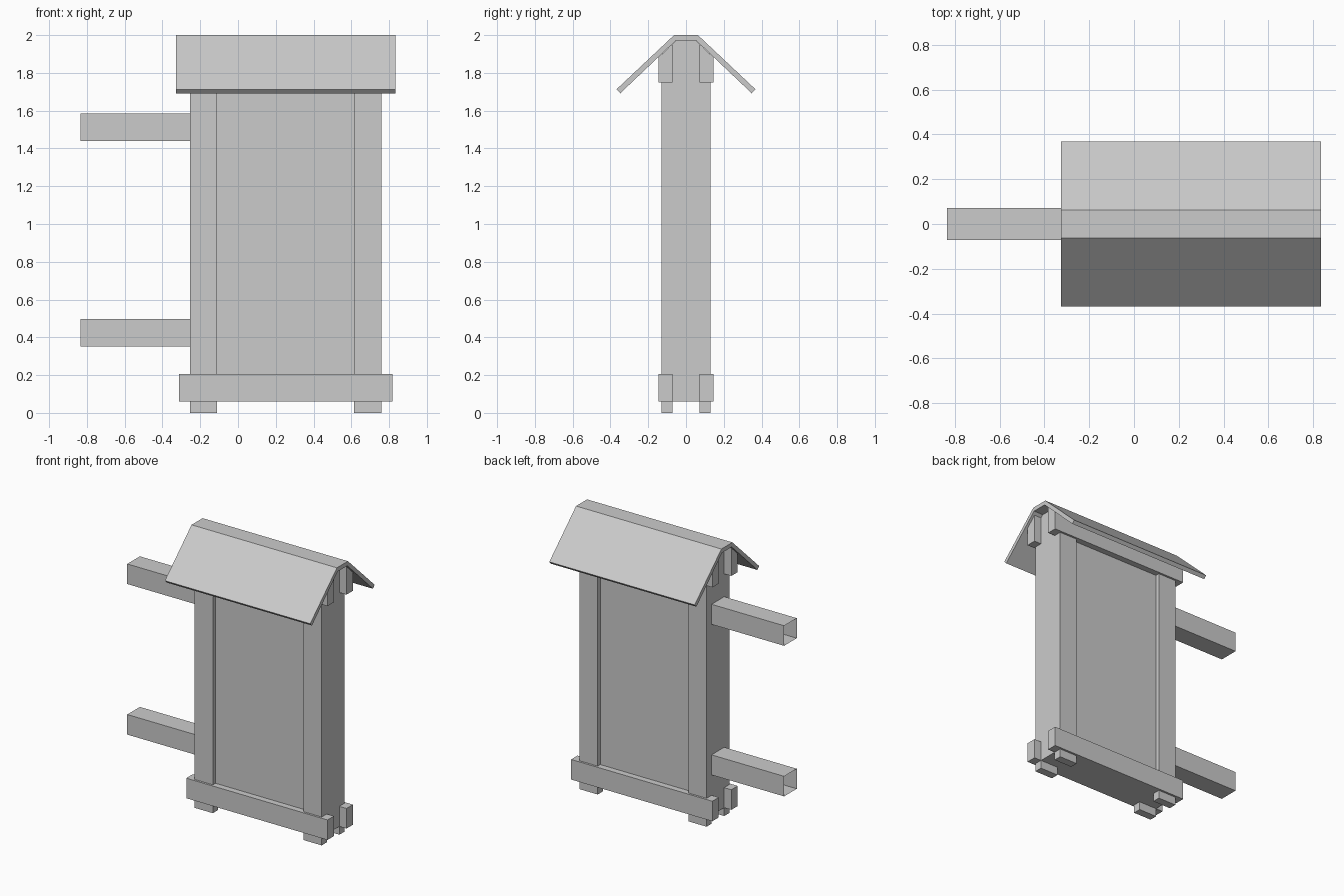
import bpy, bmesh

if "Cube" in bpy.data.objects:
    bpy.data.objects.remove(bpy.data.objects["Cube"])


def extrude_profile(name, profile, x0, x1, open_start=False):
    """Extrude a closed (y, z) profile along x."""
    bm = bmesh.new()
    a = [bm.verts.new((x0, y, z)) for y, z in profile]
    b = [bm.verts.new((x1, y, z)) for y, z in profile]
    n = len(profile)
    if not open_start:
        bm.faces.new(a)
    bm.faces.new(b[::-1])
    for i in range(n):
        j = (i + 1) % n
        bm.faces.new((a[j], a[i], b[i], b[j]))
    bmesh.ops.recalc_face_normals(bm, faces=bm.faces[:])
    me = bpy.data.meshes.new(name)
    bm.to_mesh(me)
    bm.free()
    ob = bpy.data.objects.new(name, me)
    bpy.context.collection.objects.link(ob)
    return ob


def rect(y0, y1, z0, z1):
    return [(y0, z0), (y1, z0), (y1, z1), (y0, z1)]


def gabled(half, z0):
    """Upright section whose top follows the underside of the roof."""
    eave = 1.968 - (half - 0.055) * 0.94
    return [(-half, z0), (half, z0), (half, eave),
            (0.055, 1.968), (-0.055, 1.968), (-half, eave)]


POSTS = {"left": (-0.255, -0.11), "right": (0.615, 0.76)}

# Posts and recessed panel between them
for side, (x0, x1) in POSTS.items():
    extrude_profile(side + "_post", gabled(0.13, 0.06), x0, x1)
extrude_profile("panel", gabled(0.10, 0.06), -0.11, 0.615)

# Clamping beams and feet on the front and back
for face, s in (("front", -1), ("back", 1)):
    extrude_profile(face + "_lower_beam",
                    rect(s * 0.072, s * 0.145, 0.06, 0.205), -0.312, 0.817)
    extrude_profile(face + "_upper_beam",
                    [(s * 0.072, 1.75), (s * 0.145, 1.75),
                     (s * 0.145, 1.883), (s * 0.072, 1.952)], -0.312, 0.817)
    for side, (x0, x1) in POSTS.items():
        extrude_profile(face + "_" + side + "_foot",
                        rect(s * 0.072, s * 0.13, 0.0, 0.06), x0, x1)

# Side rails, open at the outer end
for name, z in (("lower_rail", 0.352), ("upper_rail", 1.44)):
    extrude_profile(name, rect(-0.072, 0.072, z, z + 0.145),
                    -0.835, -0.255, open_start=True)

# Folded roof with flat ridge
half_roof = [(0.063, 2.0), (0.368, 1.713), (0.348, 1.692), (0.055, 1.97)]
extrude_profile("roof", half_roof + [(-y, z) for y, z in half_roof[::-1]],
                -0.327, 0.835)
